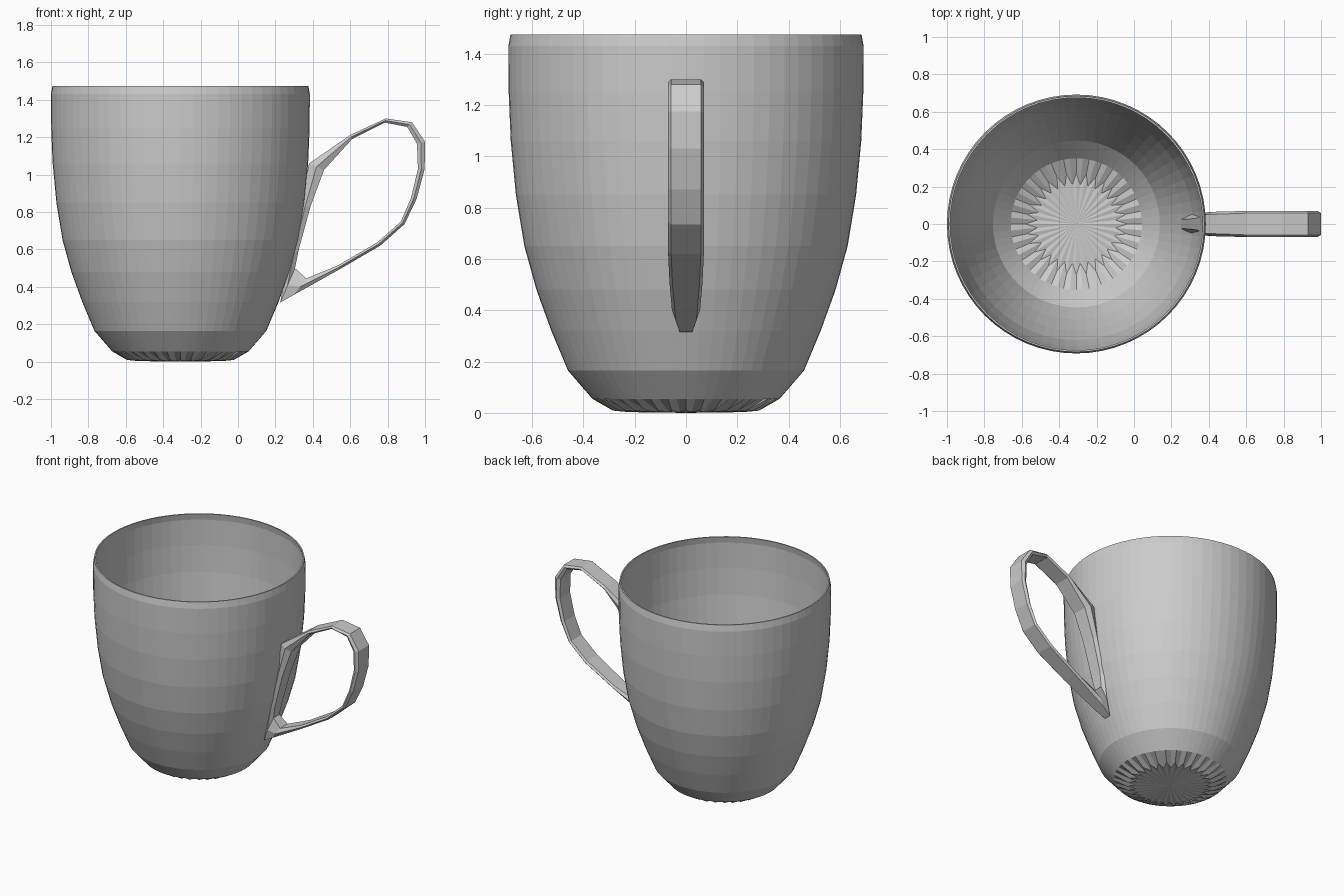
import bpy, bmesh
from math import cos, sin, pi

SEGMENTS = 64
CUP_X = -0.308


def make_object(name, bm):
    bmesh.ops.recalc_face_normals(bm, faces=bm.faces)
    mesh = bpy.data.meshes.new(name)
    bm.to_mesh(mesh)
    bm.free()
    obj = bpy.data.objects.new(name, mesh)
    bpy.context.collection.objects.link(obj)
    return obj


def bridge(bm, a, b):
    n = len(a)
    for i in range(n):
        j = (i + 1) % n
        bm.faces.new((a[i], a[j], b[j], b[i]))


# Cup: thin-walled lathe; radius, height and flute depth for each ring
outer = [(0.255, 0.003, 0.03), (0.365, 0.055, 0), (0.46, 0.165, 0),
         (0.525, 0.32, 0), (0.583, 0.48, 0), (0.63, 0.65, 0),
         (0.663, 0.85, 0), (0.683, 1.06, 0), (0.691, 1.25, 0),
         (0.692, 1.43, 0), (0.684, 1.475, 0)]
inner = [(r - (0.009 if z > 0.5 else 0.014), z + (0.008 if z < 0.1 else 0), f)
         for r, z, f in reversed(outer)]
bm = bmesh.new()
rings = []
for r, z, flute in outer + inner:
    ring = []
    for i in range(SEGMENTS):
        a = 2 * pi * i / SEGMENTS
        rr = r + flute * (-1) ** i
        zz = z + flute * 0.2 * (1 + (-1) ** i) / 2
        ring.append(bm.verts.new((CUP_X + rr * cos(a), rr * sin(a), zz)))
    rings.append(ring)
for a, b in zip(rings, rings[1:]):
    bridge(bm, a, b)
# Underside and inside floor
for ring, z in ((rings[0], 0.0), (rings[-1], 0.01)):
    centre = bm.verts.new((CUP_X, 0, z))
    for i in range(SEGMENTS):
        bm.faces.new((ring[i], ring[(i + 1) % SEGMENTS], centre))
make_object("cup_body", bm)

# Handle: closed loop of hexagonal sections
# outer x, outer z, inner x, inner z, outer half width, middle half width
stations = [
    (0.225, 0.315, 0.305, 0.50, 0.025, 0.045),
    (0.30, 0.358, 0.365, 0.445, 0.040, 0.055),
    (0.54, 0.492, 0.535, 0.515, 0.052, 0.064),
    (0.76, 0.620, 0.745, 0.638, 0.058, 0.070),
    (0.89, 0.735, 0.87, 0.748, 0.058, 0.070),
    (0.955, 0.870, 0.925, 0.875, 0.058, 0.070),
    (0.998, 1.030, 0.962, 1.03, 0.058, 0.070),
    (1.00, 1.175, 0.957, 1.165, 0.058, 0.070),
    (0.93, 1.280, 0.905, 1.255, 0.058, 0.070),
    (0.79, 1.300, 0.785, 1.278, 0.058, 0.070),
    (0.60, 1.212, 0.61, 1.19, 0.058, 0.070),
    (0.38, 1.060, 0.46, 1.025, 0.050, 0.065),
    (0.33, 0.83, 0.388, 0.83, 0.030, 0.060),
    (0.27, 0.55, 0.325, 0.60, 0.025, 0.055),
]
bm = bmesh.new()
sections = []
for ox, oz, ix, iz, w, m in stations:
    mx, mz = (ox + ix) / 2, (oz + iz) / 2
    pts = [(ox, -w, oz), (ox, w, oz), (mx, m, mz),
           (ix, m - 0.012, iz), (ix, 0.012 - m, iz), (mx, -m, mz)]
    sections.append([bm.verts.new(p) for p in pts])
for i, section in enumerate(sections):
    bridge(bm, section, sections[(i + 1) % len(sections)])
make_object("handle", bm)
